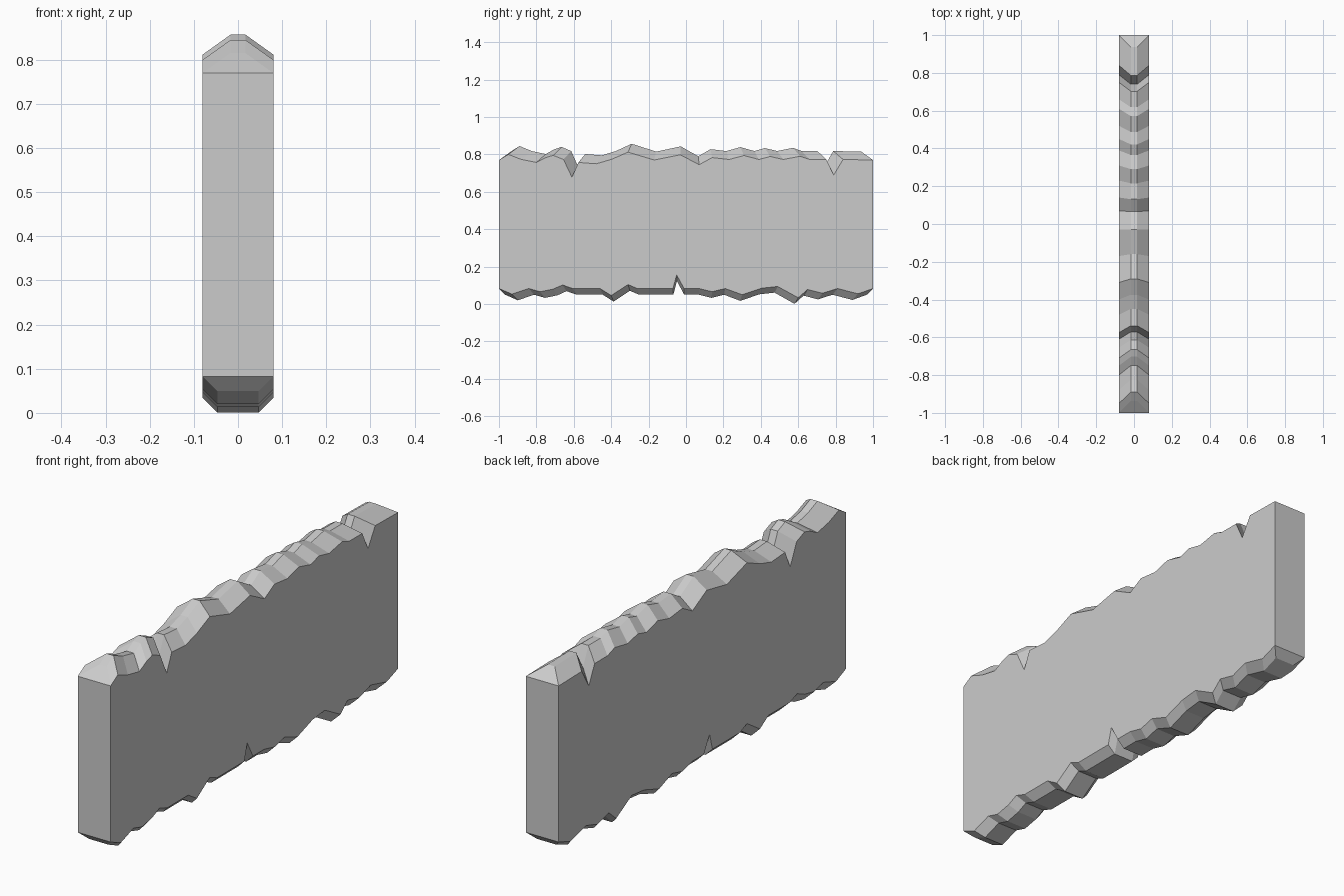
import bpy, bmesh

if "Cube" in bpy.data.objects:
    bpy.data.objects.remove(bpy.data.objects["Cube"])

HALF = 0.08  # half thickness of the plank

# Chipped outlines of the broad faces (y, z)
TOP = [(-1, .77), (-.95, .80), (-.88, .773), (-.80, .757), (-.75, .783), (-.71, .795),
       (-.655, .773), (-.61, .678), (-.575, .757), (-.48, .75), (-.40, .773), (-.31, .812),
       (-.17, .77), (-.03, .798), (.07, .745), (.14, .783), (.23, .773), (.31, .794),
       (.39, .773), (.45, .789), (.52, .773), (.61, .79), (.66, .773), (.75, .773),
       (.79, .69), (.84, .773), (1, .77)]
BOTTOM = [(-1, .083), (-.93, .053), (-.84, .083), (-.78, .066), (-.71, .08), (-.66, .102),
          (-.605, .083), (-.46, .083), (-.40, .046), (-.31, .104), (-.26, .083), (-.07, .083),
          (-.05, .156), (-.01, .083), (.07, .083), (.14, .066), (.21, .083), (.30, .05),
          (.405, .085), (.49, .094), (.60, .034), (.65, .078), (.73, .058), (.81, .083),
          (.92, .055), (1, .083)]

bm = bmesh.new()


def rail(points, x, scale=1.0, dz=0.0):
    return [bm.verts.new((x, y * scale, z + dz)) for y, z in points]


def bevelled_edge(points, left, right, inset, dz):
    """Raise an inset, narrower copy of the outline and bridge it to both broad faces."""
    x = HALF - inset
    rails = [left, rail(points, -x, 1 - inset, dz), rail(points, x, 1 - inset, dz), right]
    for a, b in zip(rails, rails[1:]):
        for i in range(len(points) - 1):
            bm.faces.new((a[i], a[i + 1], b[i + 1], b[i]))
    for end in (0, -1):
        bm.faces.new([r[end] for r in rails])


# Broad faces
top_l, top_r = rail(TOP, -HALF), rail(TOP, HALF)
bot_l, bot_r = rail(BOTTOM, -HALF), rail(BOTTOM, HALF)
bm.faces.new(bot_l + top_l[::-1])
bm.faces.new(bot_r + top_r[::-1])

# Square ends
for end in (0, -1):
    bm.faces.new((bot_l[end], bot_r[end], top_r[end], top_l[end]))

# Chipped top ridge and chipped underside
bevelled_edge(TOP, top_l, top_r, 0.063, 0.045)
bevelled_edge(BOTTOM, bot_l, bot_r, 0.033, -0.033)

bmesh.ops.recalc_face_normals(bm, faces=bm.faces)
mesh = bpy.data.meshes.new("chipped_slab")
bm.to_mesh(mesh)
bm.free()
bpy.context.collection.objects.link(bpy.data.objects.new("chipped_slab", mesh))
